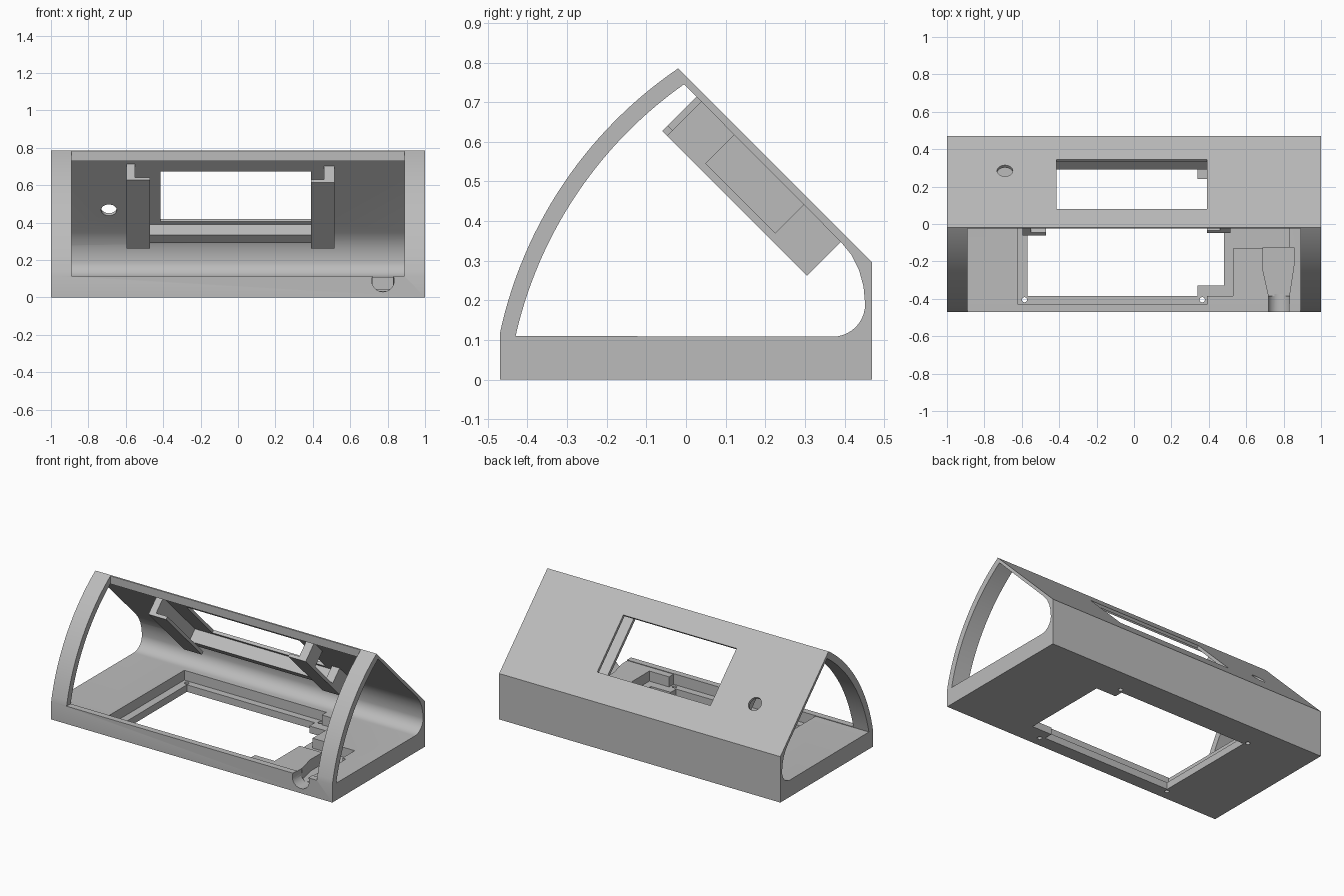
import bpy, bmesh, math
from mathutils import Vector, Matrix

cube = bpy.data.objects.get("Cube")
if cube:
    bpy.data.objects.remove(cube, do_unlink=True)

grey = bpy.data.materials.new("plain grey")
grey.use_nodes = True
GREY = (0.5, 0.5, 0.5, 1)
grey.diffuse_color = GREY
grey.node_tree.nodes["Principled BSDF"].inputs["Base Color"].default_value = GREY

# frame of the sloped panel: x across, y down the slope, z into the case
R = math.sqrt(0.5)
SLOPE = Matrix(((1, 0, 0, 0), (0, R, -R, -0.02), (0, -R, -R, 0.785), (0, 0, 0, 1)))


def prism(name, points, lo, hi, axis="z", matrix=Matrix()):
    """Extrude an outline along x or z."""
    def place(p, h):
        return matrix @ Vector((h, *p) if axis == "x" else (*p, h))
    bm = bmesh.new()
    face = bm.faces.new([bm.verts.new(place(p, lo)) for p in points])
    ext = bmesh.ops.extrude_face_region(bm, geom=[face])
    move = place(points[0], hi) - place(points[0], lo)
    verts = [v for v in ext["geom"] if isinstance(v, bmesh.types.BMVert)]
    bmesh.ops.translate(bm, verts=verts, vec=move)
    bmesh.ops.recalc_face_normals(bm, faces=bm.faces)
    mesh = bpy.data.meshes.new(name)
    bm.to_mesh(mesh)
    bm.free()
    mesh.materials.append(grey)
    obj = bpy.data.objects.new(name, mesh)
    bpy.context.collection.objects.link(obj)
    return obj


def box(name, x0, x1, y0, y1, z0, z1, matrix=Matrix()):
    return prism(name, [(x0, y0), (x1, y0), (x1, y1), (x0, y1)], z0, z1, matrix=matrix)


def circle(x, y, r, n=32):
    return [(x + r * math.cos(math.tau * i / n), y + r * math.sin(math.tau * i / n))
            for i in range(n)]


def bow(a, b, sag, n=28):
    """Circular arc from a to b that bulges to the left of a-b by sag."""
    a, b = Vector(a), Vector(b)
    half = (b - a).length / 2
    radius = (half * half + sag * sag) / (2 * sag)
    u = (b - a).normalized()
    left = Vector((-u.y, u.x))
    centre = (a + b) / 2 + left * (sag - radius)
    t = math.asin(half / radius)
    angles = [-t + 2 * t * i / n for i in range(n + 1)]
    return [tuple(centre + radius * (u * math.sin(k) + left * math.cos(k))) for k in angles]


def combine(target, tool, operation="DIFFERENCE"):
    mod = target.modifiers.new("cut", "BOOLEAN")
    mod.operation, mod.solver, mod.object = operation, "EXACT", tool
    bpy.context.view_layer.objects.active = target
    bpy.ops.object.modifier_apply(modifier=mod.name)
    bpy.data.objects.remove(tool, do_unlink=True)


def smooth(obj):
    bpy.ops.object.select_all(action="DESELECT")
    obj.select_set(True)
    bpy.context.view_layer.objects.active = obj
    bpy.ops.object.shade_smooth_by_angle(angle=math.radians(25))


# case: outer profile hollowed from end to end
outer = [(0.47, 0.295), (0.47, 0), (-0.47, 0)] + bow((-0.47, 0.115), (-0.02, 0.785), 0.078)
case = prism("case", outer, -1, 1, "x")
corner = [(0.37 + 0.082 * math.sin(k * math.pi / 20), 0.19 - 0.082 * math.cos(k * math.pi / 20))
          for k in range(11)]
back_curve = [(0.448, 0.235), (0.437, 0.275), (0.418, 0.314), (0.391, 0.347)]
front_curve = bow((-0.43, 0.11), (-0.005, 0.745), 0.071)[::-1]
combine(case, prism("hollow", corner + back_curve + front_curve, -1.1, 1.1, "x"))

# front opening between the two end ribs
combine(case, box("front_opening", -0.89, 0.89, -0.7, -0.025, 0.114, 1))

# recessed ledge and through window in the floor
ledge = [(-0.62, -0.43), (0.39, -0.43), (0.39, -0.385), (0.53, -0.385),
         (0.53, 0.295), (0.39, 0.295), (0.39, 0.34), (-0.62, 0.34)]
combine(case, prism("ledge_recess", ledge, 0.045, 0.125))
window = [(-0.57, -0.385), (0.34, -0.385), (0.34, -0.33), (0.48, -0.33),
          (0.48, 0.24), (0.34, 0.24), (0.34, 0.295), (-0.57, 0.295)]
combine(case, prism("floor_window", window, -0.1, 0.2))
for x in (-0.585, 0.365):
    for y in (-0.405, 0.315):
        combine(case, prism("screw_hole", circle(x, y, 0.014, 16), -0.1, 0.2))

# cable pocket and round exit groove
combine(case, box("connector_recess", 0.5, 0.83, -0.13, 0.0, 0.045, 0.125))
pocket = [(0.72, -0.385), (0.83, -0.385), (0.855, -0.22), (0.855, -0.125),
          (0.69, -0.125), (0.69, -0.25)]
combine(case, prism("cable_recess", pocket, 0.035, 0.125))
TURN = Matrix.Rotation(math.pi / 2, 4, "X")
combine(case, prism("cable_groove", circle(0.775, 0.09, 0.06), 0.375, 0.6, matrix=TURN))

# display window and button hole in the sloped panel
combine(case, box("display_window", -0.415, 0.39, 0.141, 0.516, -0.1, 0.06, SLOPE))
combine(case, prism("button_hole", circle(-0.69, 0.431, 0.042), -0.1, 0.06, matrix=SLOPE))
smooth(case)

# display holder rails: side wall plus inner retaining plate
for side, wall, plate, top in (("right", (-0.595, -0.55), (-0.595, -0.47), 0.083),
                               ("left", (0.46, 0.515), (0.39, 0.515), 0.1)):
    rail = box(side + "_display_rail", *wall, top, 0.6, 0.014, 0.125, SLOPE)
    if side == "left":
        combine(rail, box("rail_notch", 0.4, 0.6, 0.219, 0.467, 0.0, 0.12, SLOPE))
    combine(rail, box("plate", *plate, top, 0.6, 0.12, 0.14, SLOPE), "UNION")

# cross bar that stops the display at the bottom
box("display_stop_bar", -0.555, 0.465, 0.54, 0.598, 0.014, 0.1, SLOPE)
